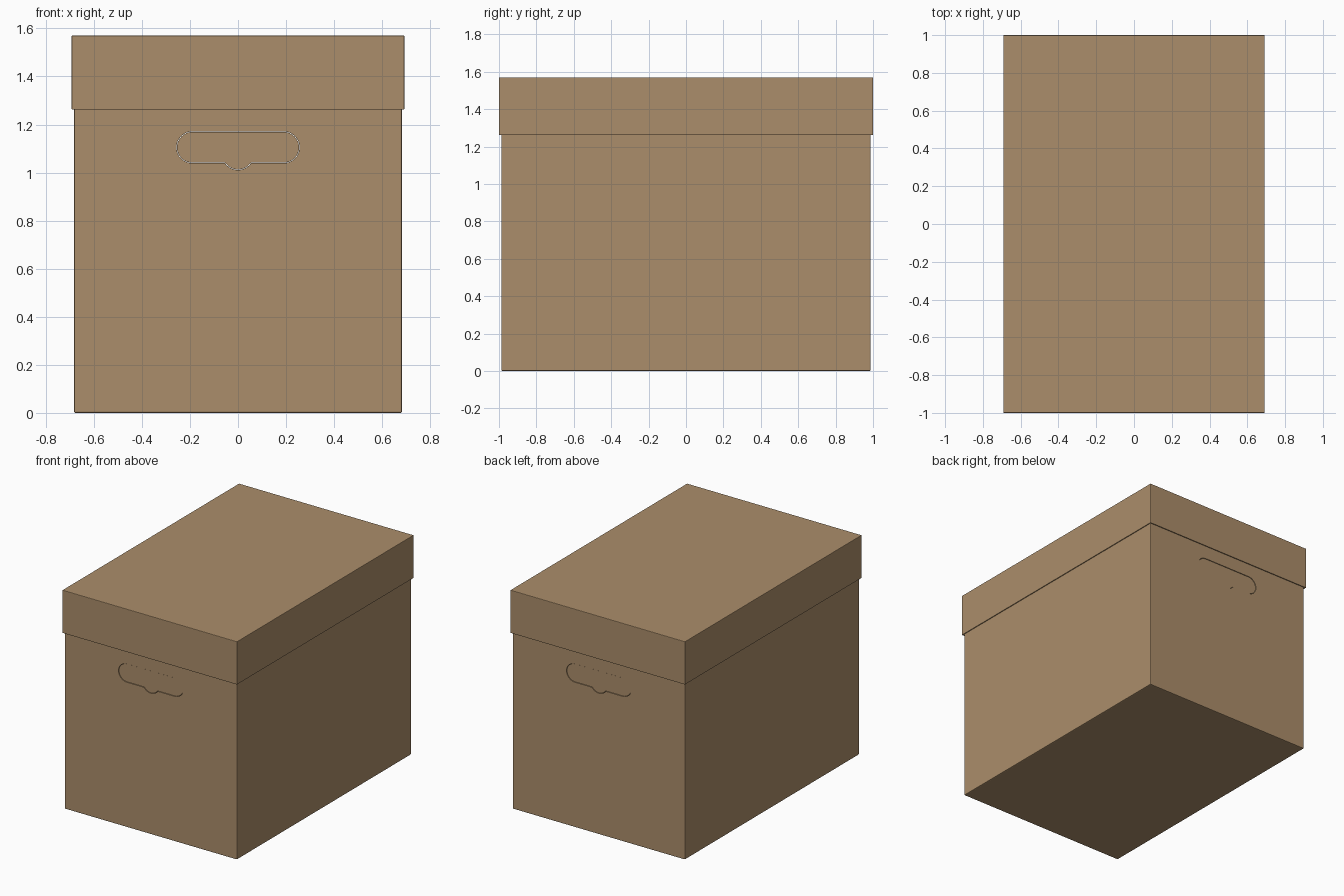
import bpy, bmesh
from math import sin, cos, pi, acos

if "Cube" in bpy.data.objects:
    bpy.data.objects.remove(bpy.data.objects["Cube"])

cardboard = bpy.data.materials.new("cardboard")
cardboard.diffuse_color = (0.41, 0.27, 0.145, 1)
cardboard.use_nodes = True
cardboard.node_tree.nodes["Principled BSDF"].inputs["Base Color"].default_value = cardboard.diffuse_color


def add_object(name, bm):
    bmesh.ops.recalc_face_normals(bm, faces=bm.faces)
    mesh = bpy.data.meshes.new(name)
    bm.to_mesh(mesh)
    bm.free()
    mesh.materials.append(cardboard)
    ob = bpy.data.objects.new(name, mesh)
    bpy.context.collection.objects.link(ob)
    return ob


def open_box(name, hx, hy, z0, z1, wall, open_top):
    """Five-sided cardboard shell with thin walls and softly folded edges."""
    bm = bmesh.new()
    bmesh.ops.create_cube(bm, size=2)
    for v in bm.verts:
        v.co = (v.co.x * hx, v.co.y * hy, z1 if v.co.z > 0 else z0)
    sign = 1 if open_top else -1
    bm.normal_update()
    open_face = [f for f in bm.faces if f.normal.z * sign > 0.9]
    bmesh.ops.delete(bm, geom=open_face, context='FACES_ONLY')
    # normals of the five sides already point outward
    mesh = bpy.data.meshes.new(name)
    bm.to_mesh(mesh)
    bm.free()
    mesh.materials.append(cardboard)
    ob = bpy.data.objects.new(name, mesh)
    bpy.context.collection.objects.link(ob)
    solid = ob.modifiers.new("wall", 'SOLIDIFY')
    solid.thickness = wall
    solid.offset = -1
    solid.use_even_offset = True
    bevel = ob.modifiers.new("fold", 'BEVEL')
    bevel.width = min(0.006, wall * 0.4)
    bevel.segments = 2
    bevel.limit_method = 'ANGLE'
    return ob


def arc(cx, cz, r, a0, a1, n):
    return [(cx + r * cos(a0 + (a1 - a0) * i / n),
             cz + r * sin(a0 + (a1 - a0) * i / n)) for i in range(n + 1)]


def handle_profile(inset):
    """Rounded slot with a thumb notch in its lower edge."""
    z, r, thumb = 1.105, 0.066 - inset, 0.067 - inset
    low = z - r
    half = acos((1.078 - low) / thumb)
    return (arc(0.19, z, r, -pi / 2, pi / 2, 16)
            + arc(-0.19, z, r, pi / 2, 1.5 * pi, 16)
            + arc(0, 1.078, thumb, -pi / 2 - half, -pi / 2 + half, 12))


def handle_prism(name, inset, y0, y1):
    bm = bmesh.new()
    face = bm.faces.new([bm.verts.new((x, y0, z)) for x, z in handle_profile(inset)])
    new = bmesh.ops.extrude_face_region(bm, geom=[face])
    for g in new["geom"]:
        if isinstance(g, bmesh.types.BMVert):
            g.co.y = y1
    return add_object(name, bm)


# Carton and overhanging lid
BODY_Y = 0.987
carton = open_box("carton", 0.682, BODY_Y, 0, 1.54, 0.016, True)
lid = open_box("lid", 0.692, 1.0, 1.262, 1.57, 0.008, False)

# Punched handle slots, each still filled by its push-in flap
for side, s in (("front", -1), ("back", 1)):
    cutter = handle_prism(side + "_handle_cutter", 0, s * 0.95, s * 1.05)
    cutter.hide_render = True
    cutter.hide_viewport = True
    cut = carton.modifiers.new(side + "_handle", 'BOOLEAN')
    cut.operation = 'DIFFERENCE'
    cut.solver = 'EXACT'
    cut.object = cutter
    handle_prism(side + "_handle_flap", 0.002, s * (BODY_Y - 0.003), s * (BODY_Y - 0.016))
